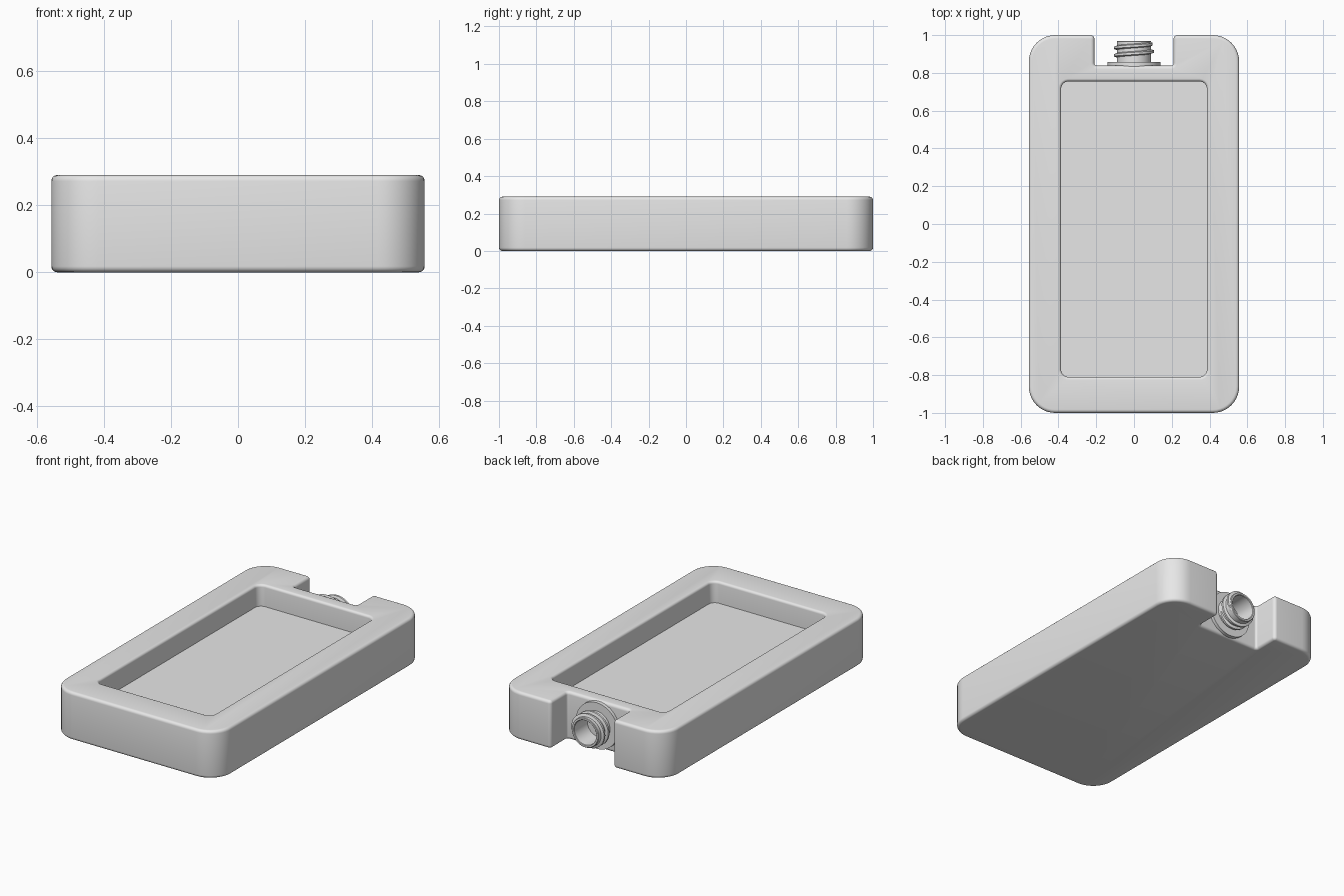
import bpy, bmesh, math
from mathutils import Vector

if "Cube" in bpy.data.objects:
    bpy.data.objects.remove(bpy.data.objects["Cube"])

grey = bpy.data.materials.new("plain grey")
grey.use_nodes = True
grey.diffuse_color = (0.8, 0.8, 0.8, 1)
grey.node_tree.nodes["Principled BSDF"].inputs["Base Color"].default_value = (0.8, 0.8, 0.8, 1)


def make_object(name, bm):
    bmesh.ops.recalc_face_normals(bm, faces=bm.faces)
    mesh = bpy.data.meshes.new(name)
    bm.to_mesh(mesh)
    bm.free()
    mesh.materials.append(grey)
    obj = bpy.data.objects.new(name, mesh)
    bpy.context.collection.objects.link(obj)
    return obj


def smooth(obj):
    bpy.ops.object.select_all(action='DESELECT')
    obj.select_set(True)
    bpy.context.view_layer.objects.active = obj
    bpy.ops.object.shade_smooth_by_angle(angle=math.radians(35))


def rounded_outline(corners, steps=10):
    """Fillet a counter-clockwise right-angled outline; returns (point, outward normal) pairs."""
    out = []
    for i, (x, y, r) in enumerate(corners):
        p = Vector((x, y))
        a = (p - Vector(corners[i - 1][:2])).normalized()
        b = (Vector(corners[(i + 1) % len(corners)][:2]) - p).normalized()
        turn = 1 if a.cross(b) > 0 else -1
        centre = p - a * r + b * r
        n0, n1 = Vector((a.y, -a.x)), Vector((b.y, -b.x))
        for k in range(steps + 1):
            t = k / steps * math.pi / 2
            n = n0 * math.cos(t) + n1 * math.sin(t)
            out.append((centre + n * r * turn, n))
    return out


def loft(name, outline, levels):
    """Stack inset copies of an outline at (inset, z) levels and cap both ends."""
    bm = bmesh.new()
    rings = [[bm.verts.new((*(p - n * inset), z)) for p, n in outline] for inset, z in levels]
    for lo, hi in zip(rings, rings[1:]):
        for i in range(len(lo)):
            bm.faces.new((lo[i - 1], lo[i], hi[i], hi[i - 1]))
    bm.faces.new(rings[0][::-1])
    bm.faces.new(rings[-1])
    return make_object(name, bm)


def quarter(r, steps=5):
    return [(r * (1 - math.cos(k / steps * math.pi / 2)), r * math.sin(k / steps * math.pi / 2))
            for k in range(steps + 1)]


# Case body: rounded slab with a notch in the back edge
W, H, E, N = 0.557, 0.29, 0.018, 0.21
half = [(W, -1, 0.14), (W, 1, 0.14), (N, 1, 0.02), (N, 0.838, 0.014)]
body_outline = rounded_outline(half + [(-x, y, r) for x, y, r in reversed(half)])
edge = quarter(E)
levels = [(i, E - z) for i, z in reversed(edge)]
levels = [(E - z, E - (E - i)) for i, z in edge]
levels += [(i, H - E + z) for i, z in edge]
body = loft("case_body", body_outline, levels)

# Recessed tray with a softened rim
R, F = 0.386, 0.015
tray = rounded_outline([(R, -0.81, 0.04), (R, 0.755, 0.04), (-R, 0.755, 0.04), (-R, -0.81, 0.04)])
tray_levels = [(0, 0.16)] + [(-i, H - F + z) for i, z in quarter(F)] + [(-F, H + 0.05)]
cutter = loft("tray_cutter", tray, tray_levels)
cutter.hide_render = True
mod = body.modifiers.new("tray", 'BOOLEAN')
mod.object = cutter
mod.solver = 'EXACT'
bpy.context.view_layer.objects.active = body
bpy.ops.object.modifier_apply(modifier="tray")
bpy.data.objects.remove(cutter)
smooth(body)

# Nozzle: flange and hollow barrel turned around the y axis
MID = H / 2
profile = [(0, 0.835), (0.14, 0.835), (0.14, 0.858), (0.09, 0.858), (0.09, 0.967),
           (0.087, 0.97), (0.077, 0.97), (0.074, 0.967), (0.074, 0.842), (0, 0.842)]
bm = bmesh.new()
verts = [bm.verts.new((r, y, MID)) for r, y in profile]
edges = [bm.edges.new(pair) for pair in zip(verts, verts[1:])]
bmesh.ops.spin(bm, geom=verts + edges, cent=(0, 0, MID), axis=(0, 1, 0),
               angle=math.tau, steps=48, use_duplicate=False)
bmesh.ops.remove_doubles(bm, verts=bm.verts, dist=0.0001)
smooth(make_object("nozzle", bm))

# Screw thread: ridge swept along a helix, fading in and out
TURNS, STEPS, PITCH = 2.1, 100, 0.04
section = [(0, -0.012), (1, -0.006), (1, 0.006), (0, 0.012)]
bm = bmesh.new()
rings = []
for k in range(STEPS + 1):
    t = k / STEPS
    a = -t * TURNS * math.tau
    rise = 0.018 * min(1, 10 * t + 0.1, 10 * (1 - t) + 0.1)
    y0 = 0.873 + t * TURNS * PITCH
    rings.append([bm.verts.new(((0.088 + rise * u) * math.cos(a), y0 + v,
                                MID + (0.088 + rise * u) * math.sin(a))) for u, v in section])
for lo, hi in zip(rings, rings[1:]):
    for i in range(4):
        bm.faces.new((lo[i - 1], lo[i], hi[i], hi[i - 1]))
bm.faces.new(rings[0])
bm.faces.new(rings[-1])
smooth(make_object("screw_thread", bm))
